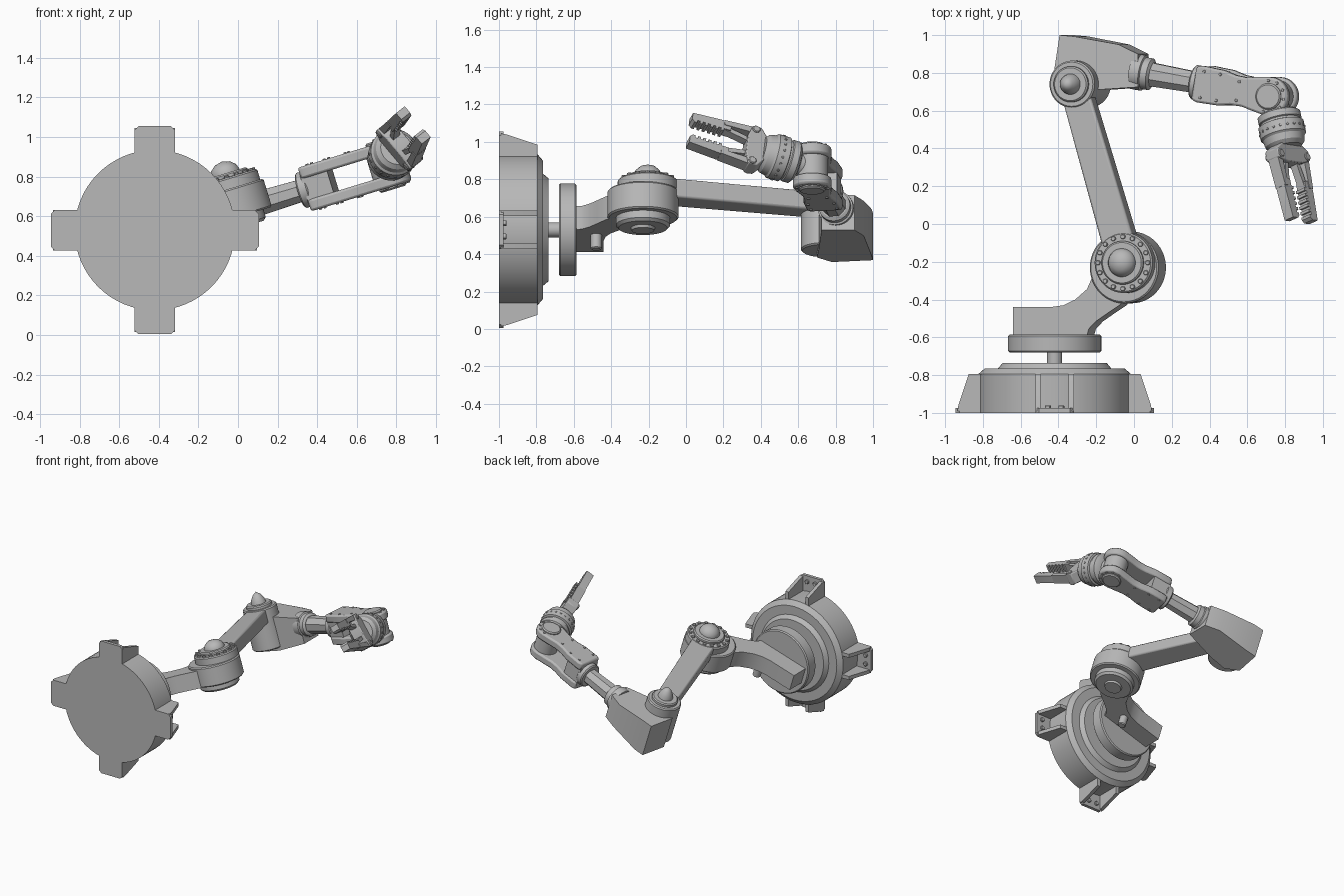
import bpy, bmesh
from math import radians, sin, cos, pi, atan2, hypot
from mathutils import Matrix, Vector

if "Cube" in bpy.data.objects:
    bpy.data.objects.remove(bpy.data.objects["Cube"])

grey = bpy.data.materials.new("machine_grey")
grey.use_nodes = True
COLOUR = (0.48, 0.48, 0.48, 1)
grey.diffuse_color = COLOUR
grey.node_tree.nodes["Principled BSDF"].inputs["Base Color"].default_value = COLOUR


def move(x, y, z):
    return Matrix.Translation((x, y, z))


def turn(angle, axis):
    return Matrix.Rotation(radians(angle), 4, axis)


def finish(name, bm, frame, bevel=0):
    bmesh.ops.recalc_face_normals(bm, faces=bm.faces[:])
    mesh = bpy.data.meshes.new(name)
    bm.to_mesh(mesh)
    bm.free()
    mesh.materials.append(grey)
    ob = bpy.data.objects.new(name, mesh)
    bpy.context.collection.objects.link(ob)
    ob.matrix_world = frame
    if bevel:
        mod = ob.modifiers.new("edge_bevel", "BEVEL")
        mod.width, mod.segments = bevel, 2
        mod.limit_method, mod.angle_limit = "ANGLE", radians(40)
    bpy.ops.object.select_all(action="DESELECT")
    ob.select_set(True)
    bpy.context.view_layer.objects.active = ob
    bpy.ops.object.shade_smooth_by_angle(angle=radians(30))
    return ob


def lathe(name, frame, profile, segments=48):
    """Revolve (radius, height) points about local z."""
    bm = bmesh.new()
    verts = [bm.verts.new((r, 0, h)) for r, h in profile]
    edges = [bm.edges.new(pair) for pair in zip(verts, verts[1:])]
    bmesh.ops.spin(bm, geom=verts + edges, cent=(0, 0, 0), axis=(0, 0, 1),
                   angle=2 * pi, steps=segments)
    bmesh.ops.remove_doubles(bm, verts=bm.verts[:], dist=0.0001)
    return finish(name, bm, frame)


def disc(name, frame, radius, low, high, segments=48):
    c = min(0.008, radius * 0.2)
    return lathe(name, frame, [(0, low), (radius - c, low), (radius, low + c),
                               (radius, high - c), (radius - c, high), (0, high)], segments)


def slab(name, frame, outline, low, high, bevel=0):
    """Extrude a flat outline along local z."""
    bm = bmesh.new()
    face = bm.faces.new([bm.verts.new((x, y, low)) for x, y in outline])
    new = bmesh.ops.extrude_face_region(bm, geom=[face])["geom"]
    bmesh.ops.translate(bm, vec=(0, 0, high - low),
                        verts=[v for v in new if isinstance(v, bmesh.types.BMVert)])
    return finish(name, bm, frame, bevel)


def arc(cx, cy, r, start, end, steps=16):
    angles = [radians(start + (end - start) * i / steps) for i in range(steps + 1)]
    return [(cx + r * cos(a), cy + r * sin(a)) for a in angles]


# Round pedestal, its axis running along y
BASE = move(-0.42, -1, 0.53) @ turn(-90, "X")
lathe("pedestal", BASE, [(0, 0), (.405, 0), (.405, .205), (.37, .235), (.30, .235),
                         (.275, .265), (0, .265)], 64)
disc("pedestal_shaft", BASE, 0.04, 0.25, 0.34)
disc("turntable", BASE, 0.247, 0.32, 0.415, 64)

# Four channel-shaped mounting feet with bolts
for i in range(4):
    foot = BASE @ turn(90 * i, "Z")
    slab(f"foot_plate_{i}", foot, [(.36, -.102), (.505, -.102), (.525, -.082), (.525, .082),
                                   (.505, .102), (.36, .102)], 0, 0.025)
    for side in (-1, 1):
        wall = foot @ move(0, side * 0.088, 0) @ turn(90, "X")
        slab(f"foot_wall_{i}_{side}", wall, [(.36, .01), (.515, .01), (.51, .04),
                                             (.455, .205), (.36, .205)], -0.014, 0.014)
        disc(f"foot_bolt_{i}_{side}", foot @ move(0.48, side * 0.035, 0), 0.016, 0.02, 0.04, 12)

# The arm lies in one tilted plane: local x outward, z across the plane
ARM = move(-0.42, 0, 0.53) @ turn(-17, "Y")
slab("shoulder_bracket", ARM, [(-.21, -.59), (.2, -.59), (.21, -.555), (.25, -.515), (.31, -.475),
                               (.38, -.43), (.42, -.38), (.36, -.2), (.25, -.2), (.235, -.27),
                               (.2, -.345), (.135, -.4), (.07, -.43), (.0, -.44), (-.21, -.44)],
     -0.06, 0.07)
disc("bracket_peg", ARM @ move(0.1, -0.48, 0), 0.03, -0.14, -0.04, 20)

# Shoulder joint
DRUM = ARM @ move(0.41, -0.23, 0)
disc("shoulder_drum", DRUM, 0.19, -0.06, 0.09, 64)
lathe("shoulder_hub", DRUM, [(.145, -.05), (.145, -.1), (.13, -.115), (.065, -.115),
                             (.06, -.13), (0, -.13)])
SHOULDER = ARM @ move(0.424, -0.205, 0)
disc("shoulder_collar", SHOULDER, 0.16, 0.08, 0.147, 64)
disc("shoulder_ring", SHOULDER, 0.115, 0.14, 0.17)
lathe("shoulder_dome", SHOULDER, [(.075, .16), (.075, .175), (.065, .2), (.04, .222), (0, .232)])
for k in range(16):
    disc(f"shoulder_bolt_{k}", SHOULDER @ turn(22.5 * k, "Z") @ move(0.138, 0, 0),
         0.013, 0.14, 0.158, 10)

# Upper arm beam
ELBOW_AT = (0.14, 0.74)
dx, dy = ELBOW_AT[0] - 0.424, ELBOW_AT[1] + 0.205
beam = SHOULDER @ Matrix.Rotation(atan2(dy, dx), 4, "Z")
length = hypot(dx, dy)
slab("upper_arm", beam, [(0, -.09), (length, -.076), (length, .076), (0, .09)], 0.04, 0.145, 0.012)

# Elbow joint and forearm housing
ELBOW = ARM @ move(*ELBOW_AT, 0)
disc("elbow_barrel", ELBOW, 0.125, -0.16, 0.15)
disc("elbow_ring", ELBOW, 0.095, 0.14, 0.175)
lathe("elbow_dome", ELBOW, [(.056, .17), (.05, .2), (.03, .235), (0, .26)], 32)
housing = slab("forearm_housing", ARM, [(.05, 1), (.13, .993), (.37, .95), (.475, .9), (.475, .725),
                                        (.245, .71), (.1, .7), (.015, .78)], -0.185, 0.075)
for v in housing.data.vertices:
    if v.co.x > 0.3:
        v.co.z = -0.03 + (v.co.z + 0.03) * 0.75

# Forearm rod, its local x running toward the wrist
FORE = ARM @ move(0.45, 0.805, -0.025) @ turn(-9.7, "Z")
ROD = FORE @ turn(90, "Y")
lathe("forearm_collar", ROD, [(0, -.02), (.095, -.02), (.095, .035), (.085, .04),
                              (.085, .075), (.07, .085), (0, .085)])
lathe("forearm_rod", ROD @ turn(22.5, "Z"), [(.068, .06), (.06, .34)], 8)
disc("wrist_collar", ROD, 0.092, 0.315, 0.37)

# Wrist fork: two waisted plates, a rear block and a pivot
REACH = 0.773
half = [(.35, .088), (.38, .098), (.5, .095), (.57, .08), (.63, .078), (.69, .09)]
outline = half + arc(REACH, 0, 0.103, 100, -100) + [(x, -y) for x, y in reversed(half)]
PIVOT = FORE @ move(REACH, 0, 0)
for side in (-1, 1):
    low, high = sorted((side * 0.055, side * 0.115))
    slab(f"fork_plate_{side}", FORE, outline, low, high, 0.012)
    low, high = sorted((side * 0.1, side * 0.13))
    disc(f"pivot_cap_{side}", PIVOT, 0.07, low, high)
    low, high = sorted((side * 0.105, side * 0.121))
    spots = [(x, y * s) for x, y in ((.4, .07), (.49, .07), (.6, .05)) for s in (-1, 1)]
    spots += arc(REACH, 0, 0.085, 100, -100, 6)
    for k, (x, y) in enumerate(spots):
        disc(f"fork_bolt_{side}_{k}", FORE @ move(x, y, 0), 0.008, low, high, 8)
slab("fork_block", FORE, [(.35, -.085), (.49, -.085), (.49, .085), (.35, .085)], -0.08, 0.08)
disc("wrist_pivot", PIVOT, 0.085, -0.1, 0.1)

# Hand frame: z toward the finger tips, x across the opening jaws
joint = PIVOT.translation
z_axis = (Vector((0.885, 0.02, 1.06)) - joint).normalized()
x_axis = Vector((0.09, 0, -0.115))
x_axis = (x_axis - z_axis * x_axis.dot(z_axis)).normalized()
y_axis = z_axis.cross(x_axis)
HAND = Matrix((x_axis, y_axis, z_axis)).transposed().to_4x4()
HAND.translation = joint
lathe("hand_rotor", HAND, [(.06, 0), (.065, .08), (.095, .09), (.115, .105), (.115, .14),
                           (.108, .145), (.108, .155), (.122, .16), (.122, .225), (.112, .235),
                           (.105, .27), (.085, .29), (0, .29)])
for k in range(20):
    disc(f"rotor_bolt_{k}", HAND @ turn(18 * k, "Z") @ move(0, 0, 0.195) @ turn(90, "Y"),
         0.007, 0.11, 0.126, 8)

# Gripper palm, linkages and toothed jaws
GRIP = HAND @ turn(90, "X")
slab("gripper_palm", GRIP, [(-.08, .28), (.08, .28), (.13, .315), (.13, .365), (.06, .385),
                            (-.06, .385), (-.13, .365), (-.13, .315)], -0.045, 0.045, 0.006)
teeth = []
for k in range(6):
    s = 0.685 - k * 0.03
    teeth += [(.045, s), (.045, s - .015), (.06, s - .015), (.06, s - .03)]
jaw = [(.105, .48), (.115, .53), (.102, .7), (.06, .7)] + teeth + [(.06, .48)]
outer_bar = [(.09, .34), (.13, .34), (.115, .52), (.085, .52)]
inner_bar = [(.03, .36), (.055, .36), (.088, .51), (.06, .51)]
for side in (-1, 1):
    for name, shape, t in (("jaw", jaw, .03), ("outer_link", outer_bar, .034),
                           ("inner_link", inner_bar, .022)):
        slab(f"gripper_{name}_{side}", GRIP, [(x * side, y) for x, y in shape], -t, t)
    disc(f"finger_pin_{side}", GRIP @ move(side * 0.108, 0.345, 0), 0.022, -0.052, 0.052, 16)
